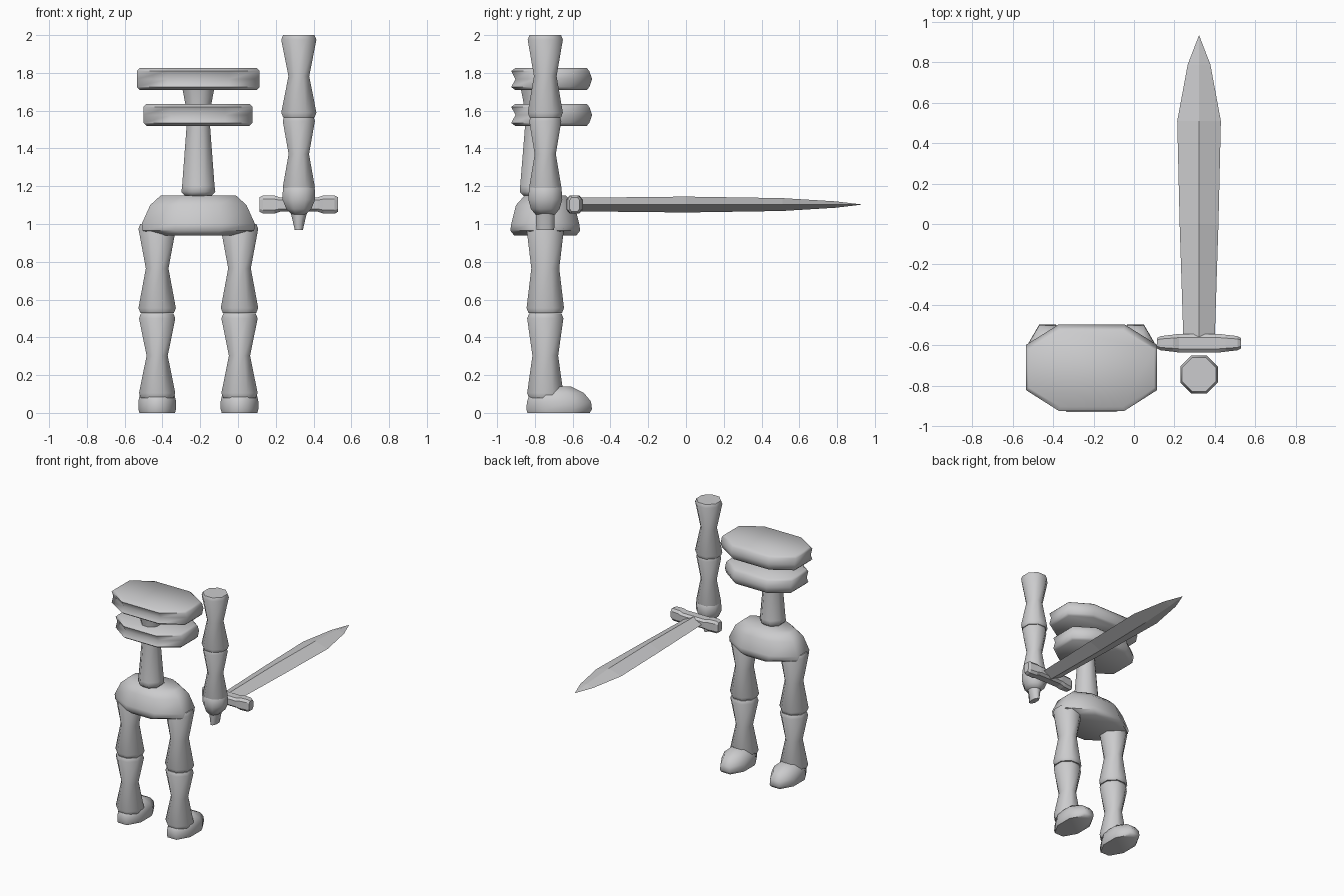
import bpy
import bmesh
import math

if "Cube" in bpy.data.objects:
    bpy.data.objects.remove(bpy.data.objects["Cube"])

grey = bpy.data.materials.new("light grey")
grey.diffuse_color = (0.6, 0.6, 0.61, 1)
grey.use_nodes = True
grey.node_tree.nodes["Principled BSDF"].inputs["Base Color"].default_value = grey.diffuse_color


def finish(name, bm, smooth=True):
    bmesh.ops.recalc_face_normals(bm, faces=bm.faces)
    mesh = bpy.data.meshes.new(name)
    bm.to_mesh(mesh)
    bm.free()
    mesh.materials.append(grey)
    ob = bpy.data.objects.new(name, mesh)
    bpy.context.collection.objects.link(ob)
    if smooth:
        bpy.ops.object.select_all(action='DESELECT')
        ob.select_set(True)
        bpy.context.view_layer.objects.active = ob
        bpy.ops.object.shade_smooth_by_angle(angle=math.radians(62))
    return ob


def loft(name, rows, cut=0.414):
    """Stack of eight-sided rings; each row is z, x0, x1, y0, y1."""
    unit = [(1, -cut), (1, cut), (cut, 1), (-cut, 1),
            (-1, cut), (-1, -cut), (-cut, -1), (cut, -1)]
    bm = bmesh.new()
    rings = []
    for z, x0, x1, y0, y1 in rows:
        cx, cy, hx, hy = (x0 + x1) / 2, (y0 + y1) / 2, (x1 - x0) / 2, (y1 - y0) / 2
        rings.append([bm.verts.new((cx + u * hx, cy + v * hy, z)) for u, v in unit])
    for a, b in zip(rings, rings[1:]):
        for i in range(8):
            j = (i + 1) % 8
            bm.faces.new((a[i], a[j], b[j], b[i]))
    bm.faces.new(rings[0])
    bm.faces.new(rings[-1])
    return finish(name, bm)


def limb(name, x, y, rows):
    """Straight limb; each row is z, half width, half depth."""
    return loft(name, [(z, x - a, x + a, y - b, y + b) for z, a, b in rows])


def bone(name, x, y, z0, z1, end, mid, mid_depth):
    """Limb segment pinched in the middle with rounded ends."""
    e = 0.025
    return limb(name, x, y, [
        (z0, end * 0.9, end * 0.9), (z0 + e, end, end),
        ((z0 + z1) / 2, mid, mid_depth),
        (z1 - e, end, end), (z1, end * 0.9, end * 0.9)])


BODY_X, LIMB_Y, ARM_X = -0.21, -0.745, 0.322

# Legs and feet
for side, s in (("left", -1), ("right", 1)):
    x = BODY_X + s * 0.218
    bone(side + "_thigh", x, LIMB_Y, 0.53, 1.0, 0.099, 0.06, 0.074)
    bone(side + "_shin", x, LIMB_Y, 0.08, 0.525, 0.096, 0.056, 0.068)
    loft(side + "_foot", [
        (0.0, x - 0.094, x + 0.094, -0.84, -0.51),
        (0.02, x - 0.1, x + 0.1, -0.845, -0.498),
        (0.06, x - 0.1, x + 0.1, -0.842, -0.503),
        (0.105, x - 0.09, x + 0.09, -0.825, -0.54),
        (0.14, x - 0.05, x + 0.05, -0.74, -0.61)])

# Pelvis
limb("pelvis", BODY_X, LIMB_Y, [
    (0.94, 0.21, 0.165), (0.965, 0.295, 0.185), (1.0, 0.3, 0.18),
    (1.1, 0.255, 0.155), (1.15, 0.2, 0.11)])

# Spine and neck
limb("spine", BODY_X, -0.79, [
    (1.145, 0.065, 0.065), (1.17, 0.09, 0.09), (1.2, 0.086, 0.088),
    (1.52, 0.062, 0.062), (1.62, 0.066, 0.066), (1.72, 0.085, 0.085)])

# Two wide head slabs, hollowed along the front and bulging at the back
for name, z0, x0, x1 in (("upper_head_slab", 1.71, -0.535, 0.115),
                         ("lower_head_slab", 1.52, -0.5, 0.077)):
    loft(name, [
        (z0, x0 + 0.015, x1 - 0.015, -0.905, -0.525),
        (z0 + 0.015, x0, x1, -0.925, -0.512),
        (z0 + 0.057, x0, x1, -0.903, -0.497),
        (z0 + 0.1, x0, x1, -0.925, -0.512),
        (z0 + 0.115, x0 + 0.015, x1 - 0.015, -0.905, -0.525)], cut=0.5)

# Arm hanging beside the body
bone("upper_arm", ARM_X, LIMB_Y, 1.565, 2.0, 0.093, 0.055, 0.06)
bone("forearm", ARM_X, LIMB_Y, 1.17, 1.57, 0.085, 0.054, 0.056)
limb("hand", ARM_X, LIMB_Y, [
    (1.21, 0.074, 0.074), (1.19, 0.084, 0.086), (1.13, 0.087, 0.09),
    (1.08, 0.066, 0.076), (1.05, 0.038, 0.052)])
limb("fingers", ARM_X, LIMB_Y, [
    (1.06, 0.044, 0.05), (1.04, 0.038, 0.05), (0.967, 0.021, 0.047)])

# Sword guard: crossbar swept along x, thicker near both ends
bm = bmesh.new()
rings = []
for x, hy, hz in ((-0.208, 0.026, 0.038), (-0.19, 0.035, 0.048), (-0.13, 0.042, 0.048),
                  (-0.1, 0.046, 0.038), (0.1, 0.046, 0.038),
                  (0.13, 0.042, 0.048), (0.19, 0.035, 0.048), (0.208, 0.026, 0.038)):
    c = 0.6
    rings.append([bm.verts.new((ARM_X + x, -0.59 + u * hy, 1.103 + v * hz))
                  for u, v in ((1, -c), (1, c), (c, 1), (-c, 1),
                               (-1, c), (-1, -c), (-c, -1), (c, -1))])
for a, b in zip(rings, rings[1:]):
    for i in range(8):
        j = (i + 1) % 8
        bm.faces.new((a[i], a[j], b[j], b[i]))
bm.faces.new(rings[0])
bm.faces.new(rings[-1])
finish("sword_guard", bm, smooth=False)

# Sword blade: diamond section narrowing to a point
bm = bmesh.new()
rings = []
for y, w, t in ((-0.56, 0.078, 0.036), (0.0, 0.096, 0.042),
                (0.51, 0.108, 0.034), (0.79, 0.056, 0.017)):
    rings.append([bm.verts.new((ARM_X + u * w, y, 1.103 + v * t))
                  for u, v in ((1, 0), (0, 1), (-1, 0), (0, -1))])
tip = bm.verts.new((ARM_X, 0.935, 1.103))
for a, b in zip(rings, rings[1:]):
    for i in range(4):
        j = (i + 1) % 4
        bm.faces.new((a[i], a[j], b[j], b[i]))
for i in range(4):
    bm.faces.new((rings[-1][i], rings[-1][(i + 1) % 4], tip))
bm.faces.new(rings[0])
finish("sword_blade", bm, smooth=False)
